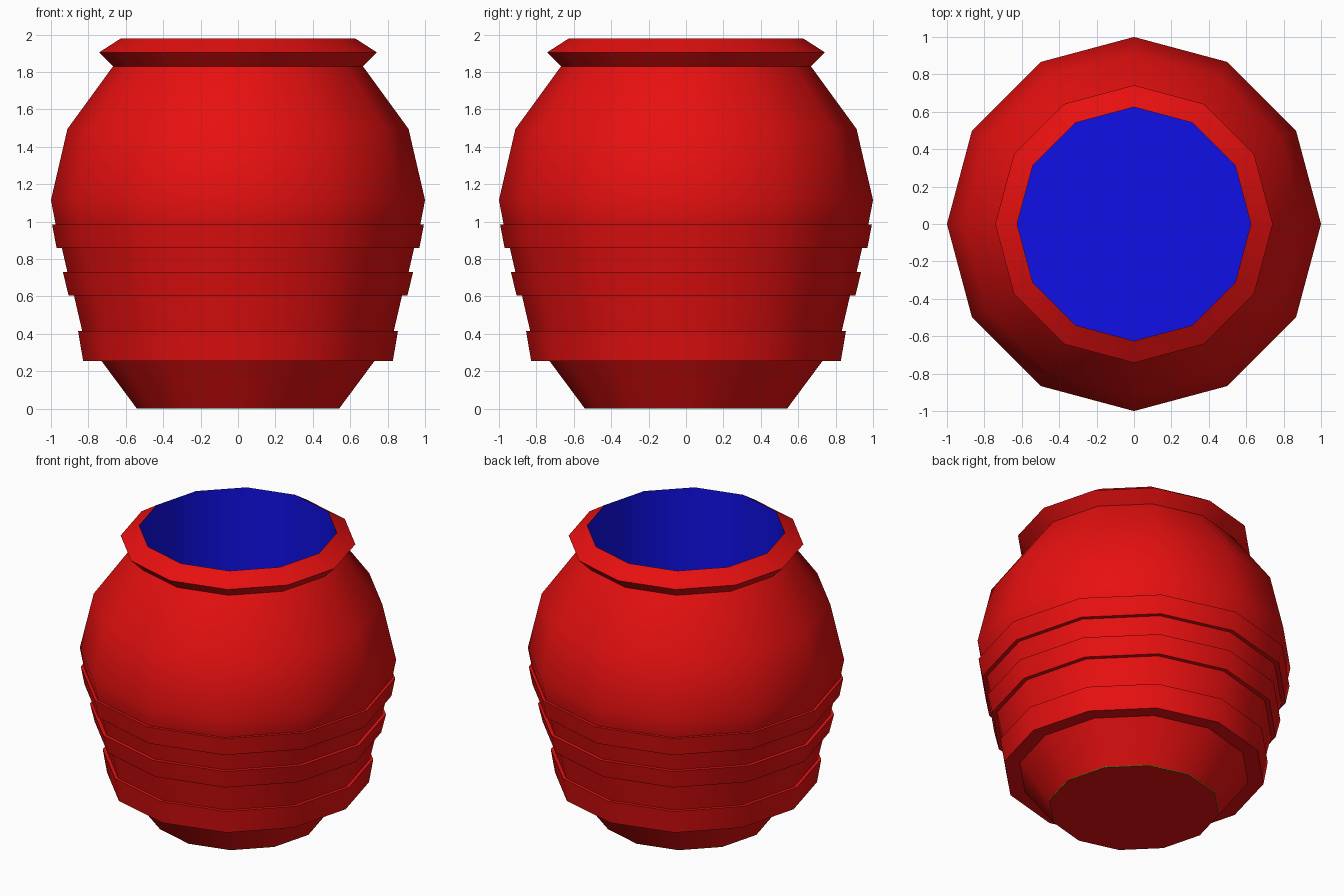
import bpy, math

if "Cube" in bpy.data.objects:
    bpy.data.objects.remove(bpy.data.objects["Cube"])

SIDES = 12


def material(name, rgb):
    m = bpy.data.materials.new(name)
    m.diffuse_color = (*rgb, 1)
    m.use_nodes = True
    m.node_tree.nodes["Principled BSDF"].inputs["Base Color"].default_value = m.diffuse_color
    return m


red = material("red", (0.8, 0.005, 0.005))
blue = material("blue", (0.005, 0.005, 0.8))
green = material("green", (0.005, 0.8, 0.005))


def lathe(name, profile, mat, cap_start=False, cap_end=False):
    """Revolve (radius, z) points; listed upward on the outside, downward on the inside."""
    verts = [(r * math.cos(math.tau * i / SIDES), r * math.sin(math.tau * i / SIDES), z)
             for r, z in profile for i in range(SIDES)]
    faces = []
    for k in range(len(profile) - 1):
        a, b = k * SIDES, (k + 1) * SIDES
        for i in range(SIDES):
            j = (i + 1) % SIDES
            faces.append((a + i, a + j, b + j, b + i))
    if cap_start:
        faces.append(tuple(reversed(range(SIDES))))
    if cap_end:
        faces.append(tuple(range(len(verts) - SIDES, len(verts))))
    mesh = bpy.data.meshes.new(name)
    mesh.from_pydata(verts, [], faces)
    mesh.materials.append(mat)
    mesh.polygons.foreach_set("use_smooth", [True] * len(mesh.polygons))
    mesh.set_sharp_from_angle(angle=math.radians(40))
    obj = bpy.data.objects.new(name, mesh)
    bpy.context.collection.objects.link(obj)
    return obj


# Outer shell: base, three raised bands, belly and shoulder, flared lip
lathe("pot_body", [
    (0.543, 0.003), (0.73, 0.255),
    (0.828, 0.255), (0.855, 0.415), (0.833, 0.415),
    (0.877, 0.605), (0.906, 0.605), (0.936, 0.73), (0.912, 0.73),
    (0.942, 0.86), (0.97, 0.86), (0.994, 0.985), (0.975, 0.985),
    (1.0, 1.115), (0.912, 1.495), (0.668, 1.83),
    (0.742, 1.905), (0.625, 1.98)], red)

# Flat underside and the thin seam around it
lathe("pot_underside", [(0.52, 0.0), (0.541, 0.0)], red, cap_start=True)
lathe("base_seam", [(0.541, 0.0), (0.543, 0.003)], green)

# Straight inner wall with a flat floor
lathe("pot_inside", [(0.625, 1.98), (0.625, 0.14)], blue, cap_end=True)
